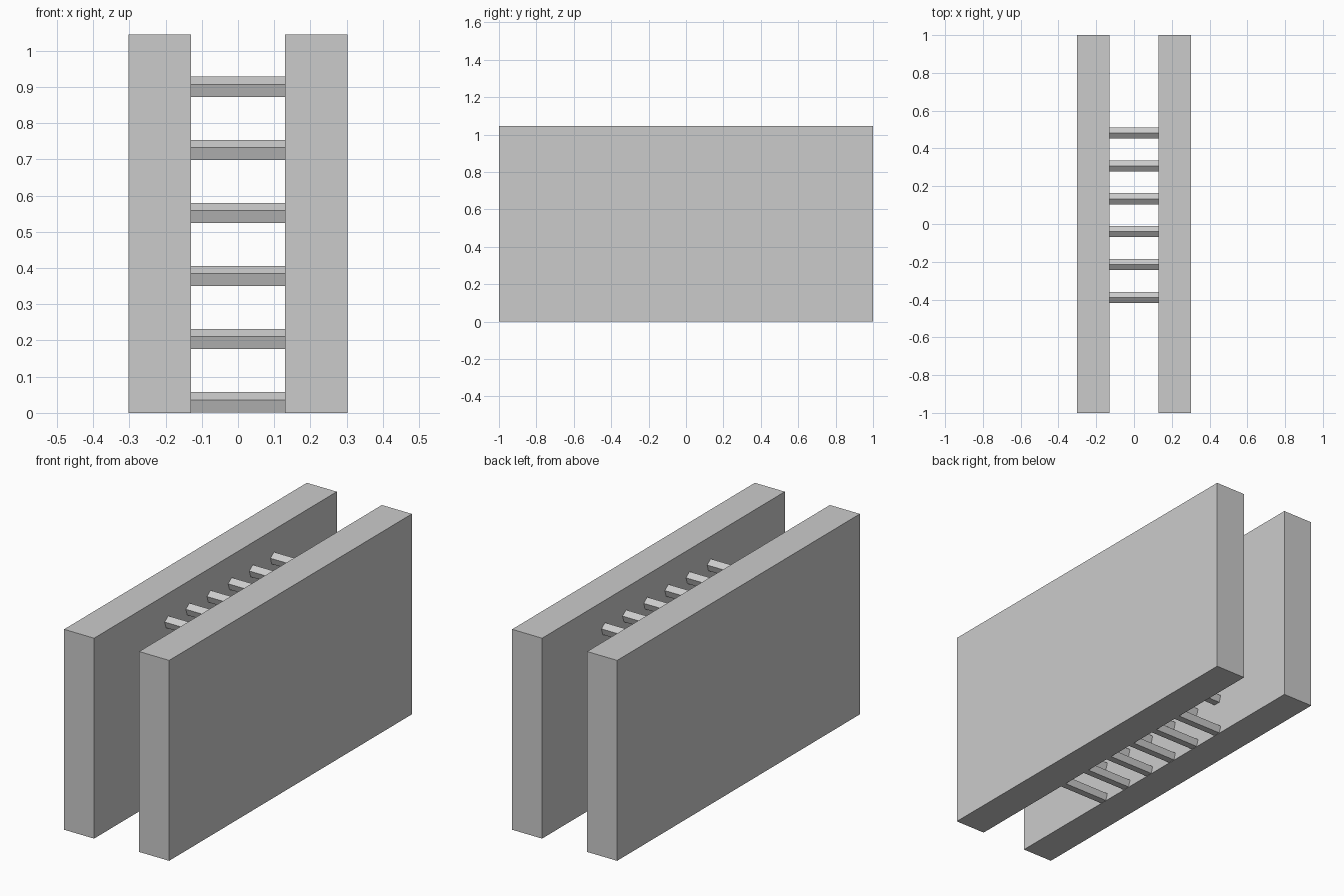
import bpy
import bmesh
from math import sin, cos, tau

if "Cube" in bpy.data.objects:
    bpy.data.objects.remove(bpy.data.objects["Cube"], do_unlink=True)

HEIGHT, LENGTH = 1.045, 2.0
INNER, OUTER = 0.13, 0.303      # plate faces, measured from the middle
COUNT, STEP = 6, 0.1742         # rungs per row and column, and their spacing
RADIUS = 0.0308
FIRST_Y, FIRST_Z = -0.389, 0.0265

grey = bpy.data.materials.new("plain grey")
grey.use_nodes = True
colour = (0.6, 0.6, 0.6, 1)
grey.diffuse_color = colour
grey.node_tree.nodes["Principled BSDF"].inputs["Base Color"].default_value = colour


def prism(name, profile, x0, x1):
    """Extrude a (y, z) profile along x."""
    bm = bmesh.new()
    face = bm.faces.new([bm.verts.new((x0, y, z)) for y, z in profile])
    top = bmesh.ops.extrude_face_region(bm, geom=[face])["geom"]
    moved = [v for v in top if isinstance(v, bmesh.types.BMVert)]
    bmesh.ops.translate(bm, verts=moved, vec=(x1 - x0, 0, 0))
    bmesh.ops.recalc_face_normals(bm, faces=bm.faces)
    mesh = bpy.data.meshes.new(name)
    bm.to_mesh(mesh)
    bm.free()
    mesh.materials.append(grey)
    obj = bpy.data.objects.new(name, mesh)
    bpy.context.collection.objects.link(obj)
    return obj


# Two upright side plates
half = LENGTH / 2
plate = [(-half, 0), (half, 0), (half, HEIGHT), (-half, HEIGHT)]
prism("left_plate", plate, INNER, OUTER)
prism("right_plate", plate, -OUTER, -INNER)

# Grid of five-sided rungs joining the plates, one edge pointing up
pentagon = [(RADIUS * sin(tau * i / 5), RADIUS * cos(tau * i / 5)) for i in range(5)]
rung = prism("rung", pentagon, -INNER, INNER)
for row in range(COUNT):
    for col in range(COUNT):
        obj = rung
        if row or col:
            obj = bpy.data.objects.new("rung", rung.data)
            bpy.context.collection.objects.link(obj)
        obj.location = (0, FIRST_Y + col * STEP, FIRST_Z + row * STEP)
